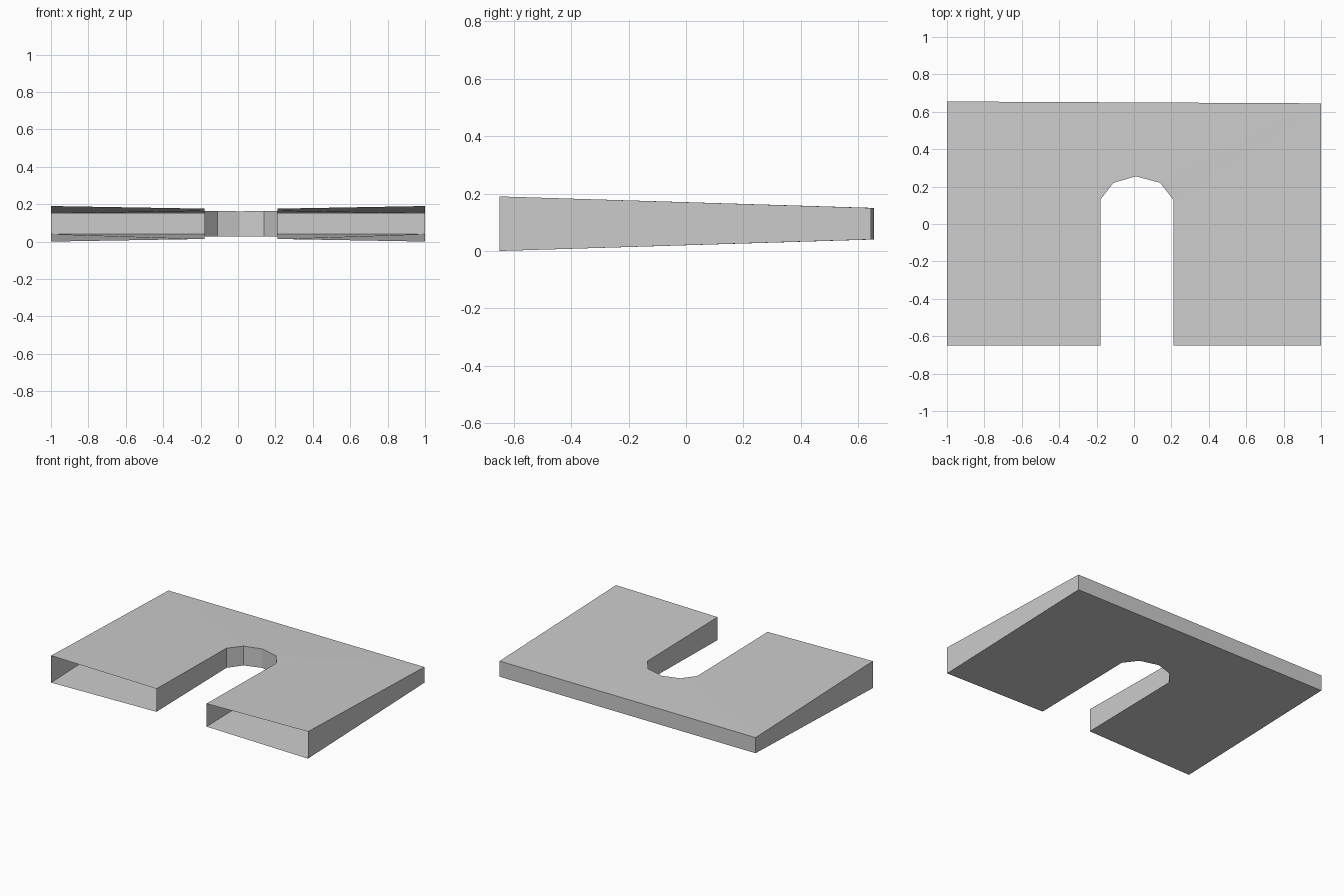
import bpy
import bmesh

cube = bpy.data.objects.get("Cube")
if cube:
    bpy.data.objects.remove(cube, do_unlink=True)

MID = 0.095  # height of the middle plane

# Plan outline as (x, y, half thickness): left arm, arched slot, right arm, back
outline = [
    (-1.0, -0.65, 0.095), (-0.18, -0.65, 0.081),
    (-0.18, 0.13, 0.069), (-0.11, 0.22, 0.068), (0.01, 0.255, 0.067),
    (0.14, 0.22, 0.068), (0.21, 0.13, 0.069),
    (0.21, -0.65, 0.081), (1.0, -0.65, 0.095),
    (1.0, 0.645, 0.055), (-1.0, 0.655, 0.055),
]
# Panels covering the plan, with a fan of triangles round the arch
panels = [(0, 1, 2, 10), (10, 2, 3), (10, 3, 4), (10, 4, 9),
          (4, 5, 9), (5, 6, 9), (6, 7, 8, 9)]
OPEN_EDGES = (0, 7)  # the two arm ends stay open

bm = bmesh.new()
top = [bm.verts.new((x, y, MID + h)) for x, y, h in outline]
bottom = [bm.verts.new((x, y, MID - h)) for x, y, h in outline]

# Upper and lower skins
for panel in panels:
    bm.faces.new([top[i] for i in panel])
    bm.faces.new([bottom[i] for i in reversed(panel)])

# Side, back and slot walls
count = len(outline)
for i in range(count):
    if i not in OPEN_EDGES:
        j = (i + 1) % count
        bm.faces.new((bottom[i], bottom[j], top[j], top[i]))

mesh = bpy.data.meshes.new("hollow_slotted_plate")
bm.to_mesh(mesh)
bm.free()
plate = bpy.data.objects.new("hollow_slotted_plate", mesh)
bpy.context.collection.objects.link(plate)

# Plain grey finish
grey = bpy.data.materials.new("plain_grey")
grey.use_nodes = True
colour = (0.6, 0.6, 0.6, 1.0)
grey.diffuse_color = colour
grey.node_tree.nodes["Principled BSDF"].inputs["Base Color"].default_value = colour
mesh.materials.append(grey)
